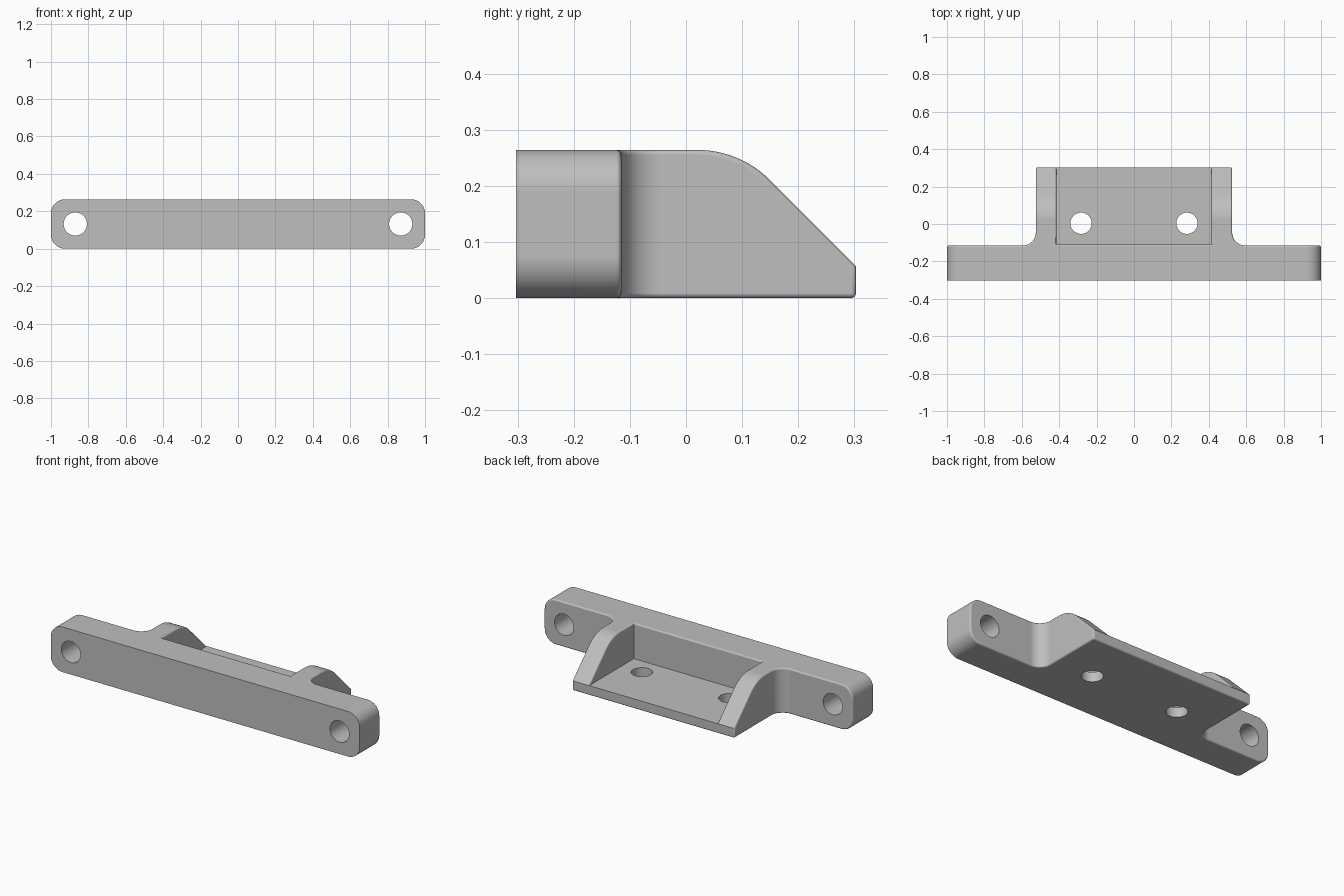
import bpy
import bmesh
from math import sin, cos, pi, radians
from mathutils import Vector

cube = bpy.data.objects.get("Cube")
if cube:
    bpy.data.objects.remove(cube, do_unlink=True)

HEIGHT, FRONT, BACK = 0.264, -0.303, 0.303
BAR_BACK, BLOCK_X, FLOOR = -0.115, 0.525, 0.057


def arc(cx, cy, r, start, end, n=12):
    """Points on an arc, angles in degrees."""
    angles = [radians(start + (end - start) * i / n) for i in range(n + 1)]
    return [(cx + r * cos(a), cy + r * sin(a)) for a in angles]


def prism(name, points, axis, low, high):
    """Closed profile extruded along one axis."""
    place = {"x": lambda p, d: (d, p[0], p[1]),
             "y": lambda p, d: (p[0], d, p[1]),
             "z": lambda p, d: (p[0], p[1], d)}[axis]
    bm = bmesh.new()
    face = bm.faces.new([bm.verts.new(place(p, low)) for p in points])
    out = bmesh.ops.extrude_face_region(bm, geom=[face])
    shift = Vector(place((0, 0), high - low))
    verts = [g for g in out["geom"] if isinstance(g, bmesh.types.BMVert)]
    bmesh.ops.translate(bm, verts=verts, vec=shift)
    bmesh.ops.recalc_face_normals(bm, faces=bm.faces[:])
    mesh = bpy.data.meshes.new(name)
    bm.to_mesh(mesh)
    bm.free()
    obj = bpy.data.objects.new(name, mesh)
    bpy.context.collection.objects.link(obj)
    return obj


def combine(target, cutter, operation="DIFFERENCE"):
    """Apply a boolean and discard the cutter."""
    cutter.hide_render = True
    mod = target.modifiers.new("cut", "BOOLEAN")
    mod.operation, mod.solver, mod.object = operation, "EXACT", cutter
    bpy.context.view_layer.update()
    graph = bpy.context.evaluated_depsgraph_get()
    mesh = bpy.data.meshes.new_from_object(target.evaluated_get(graph))
    target.modifiers.clear()
    target.data = mesh
    bpy.data.objects.remove(cutter, do_unlink=True)


# Plan outline: wide bar, filleted into the narrower block
fillet = 0.07
half = [(1.1, FRONT), (1.1, BAR_BACK)]
half += arc(BLOCK_X + fillet, BAR_BACK + fillet, fillet, 270, 180)
half += [(BLOCK_X, BACK)]
bracket = prism("mounting_bracket", half + [(-x, y) for x, y in reversed(half)],
                "z", -0.1, 0.4)

# Front outline: rounded bar ends
r = 0.075
outline = (arc(1 - r, r, r, -90, 0) + arc(1 - r, HEIGHT - r, r, 0, 90)
           + arc(r - 1, HEIGHT - r, r, 90, 180) + arc(r - 1, r, r, 180, 270))
combine(bracket, prism("end_profile", outline, "y", -0.5, 0.5), "INTERSECT")

# Rounded shoulder and slope on the block
shoulder = 0.183
slope = arc(0.0202, HEIGHT - shoulder, shoulder, 90, 45)
reach = 0.1 + BACK - slope[-1][0]
slope += [(slope[-1][0] + reach, slope[-1][1] - reach), (0.45, 0.45),
          (slope[0][0], 0.45)]
combine(bracket, prism("slope_cutter", slope, "x", -0.8, 0.8))

# Open pocket between the two side arms
pocket = [(-0.11, FLOOR), (0.5, FLOOR), (0.5, 0.5), (-0.11, 0.5)]
combine(bracket, prism("pocket_cutter", pocket, "x", -0.415, 0.415))

# Soften the outer edges, leaving the front face and the rear lip crisp
bm = bmesh.new()
bm.from_mesh(bracket.data)
bmesh.ops.remove_doubles(bm, verts=bm.verts[:], dist=0.0005)
bmesh.ops.dissolve_limit(bm, angle_limit=radians(0.5),
                         verts=bm.verts[:], edges=bm.edges[:])


def is_soft(edge):
    if len(edge.link_faces) != 2 or edge.calc_face_angle_signed(0) < 0.55:
        return False
    if all(v.co.y < FRONT + 0.01 for v in edge.verts):
        return False
    return not all(v.co.y > BACK - 0.005 and v.co.z > FLOOR - 0.005
                   for v in edge.verts)


bmesh.ops.bevel(bm, geom=[e for e in bm.edges if is_soft(e)], offset=0.009,
                offset_type="OFFSET", segments=4, profile=0.5,
                affect="EDGES", clamp_overlap=False)
bm.to_mesh(bracket.data)
bm.free()

# Bolt holes through the bar ends and the pocket floor
for side in (-1, 1):
    combine(bracket, prism("bar_hole", arc(side * 0.87, HEIGHT / 2, 0.062, 0, 352.5, 47),
                           "y", -0.5, 0.1))
    combine(bracket, prism("floor_hole", arc(side * 0.283, 0.004, 0.057, 0, 352.5, 47),
                           "z", -0.1, 0.15))

# Plain grey finish
grey = bpy.data.materials.new("plain grey")
grey.use_nodes = True
colour = (0.52, 0.52, 0.52, 1)
grey.diffuse_color = colour
grey.node_tree.nodes["Principled BSDF"].inputs["Base Color"].default_value = colour
bracket.data.materials.clear()
bracket.data.materials.append(grey)

# Smooth curves with crisp flats
bpy.ops.object.select_all(action="DESELECT")
bracket.select_set(True)
bpy.context.view_layer.objects.active = bracket
bpy.ops.object.shade_smooth_by_angle(angle=radians(30))
weighted = bracket.modifiers.new("clean_shading", "WEIGHTED_NORMAL")
weighted.keep_sharp = True
